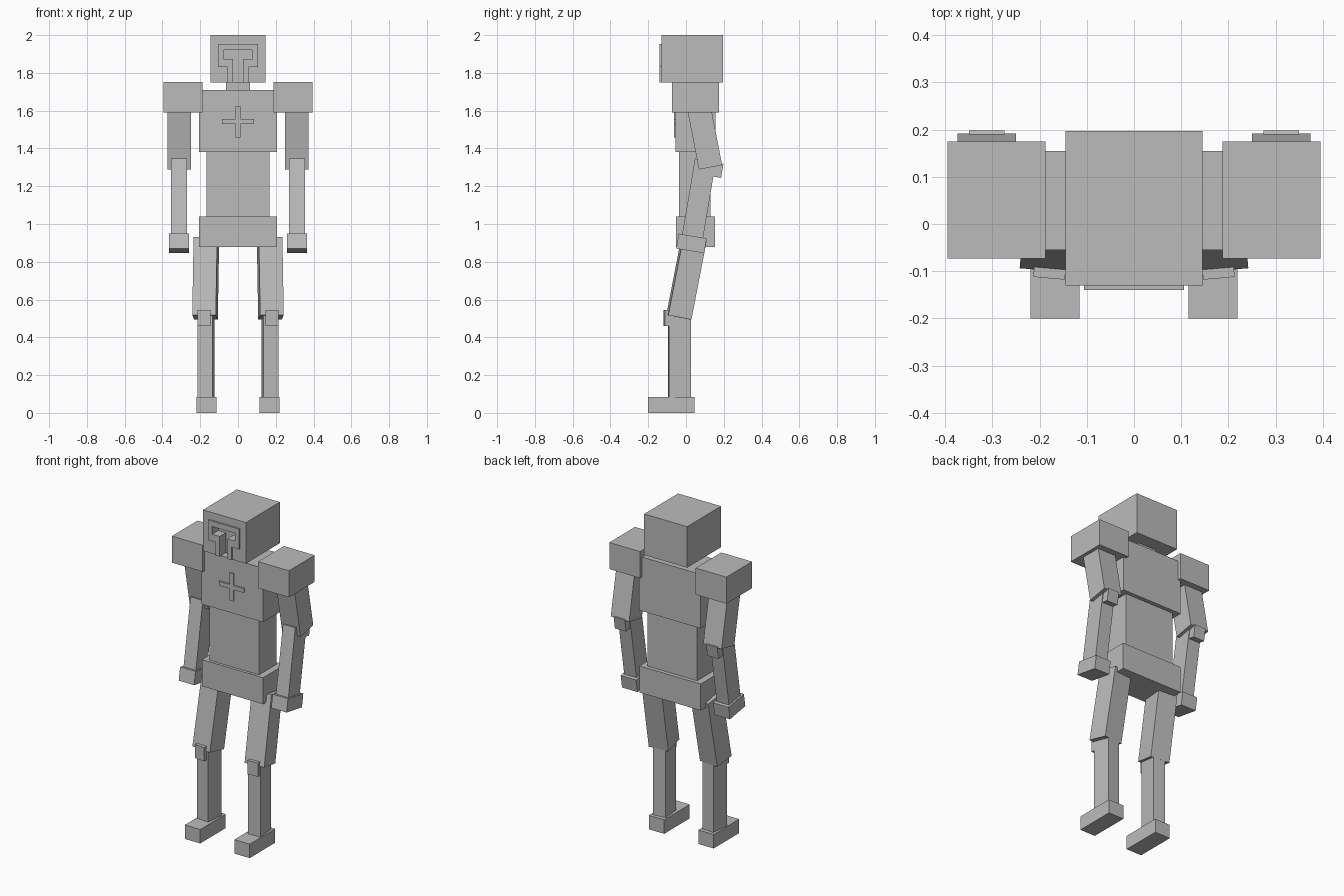
import bpy
from math import radians

cube = bpy.data.objects.get("Cube")
if cube:
    bpy.data.objects.remove(cube, do_unlink=True)

grey = bpy.data.materials.new("plain grey")
grey.use_nodes = True
COLOUR = (0.5, 0.5, 0.5, 1)
grey.diffuse_color = COLOUR
grey.node_tree.nodes["Principled BSDF"].inputs["Base Color"].default_value = COLOUR


def make(name, verts, faces):
    mesh = bpy.data.meshes.new(name)
    mesh.from_pydata(verts, [], faces)
    mesh.materials.append(grey)
    obj = bpy.data.objects.new(name, mesh)
    bpy.context.collection.objects.link(obj)
    return obj


def box(name, centre, size, tilt=0, yaw=0):
    """Box about its centre; tilt leans it front to back, yaw turns it."""
    sx, sy, sz = (s / 2 for s in size)
    verts = [(x, y, z) for z in (-sz, sz) for x, y in
             ((-sx, -sy), (sx, -sy), (sx, sy), (-sx, sy))]
    faces = [(3, 2, 1, 0), (4, 5, 6, 7)]
    faces += [(i, (i + 1) % 4, (i + 1) % 4 + 4, i + 4) for i in range(4)]
    obj = make(name, verts, faces)
    obj.location = centre
    obj.rotation_euler = (radians(tilt), 0, radians(yaw))
    return obj


def plate(name, outline, front, back):
    """Extrude an anticlockwise front outline (x, z) from front to back."""
    n = len(outline)
    verts = [(x, y, z) for y in (front, back) for x, z in outline]
    faces = [tuple(range(n)), tuple(range(2 * n - 1, n - 1, -1))]
    faces += [((i + 1) % n, i, i + n, (i + 1) % n + n) for i in range(n)]
    return make(name, verts, faces)


def mirrored(half):
    return half + [(-x, z) for x, z in reversed(half)]


# Head with a recessed T-shaped visor and its raised frame
head = box("head", (0, 0.033, 1.875), (0.29, 0.327, 0.25))
outer = mirrored([(0.055, 1.75), (0.055, 1.83), (0.106, 1.83), (0.106, 1.953)])
inner = mirrored([(0.026, 1.75), (0.026, 1.873), (0.077, 1.873), (0.077, 1.92)])
plate("visor_frame", outer + inner[::-1], -0.14, -0.13)

slot = [(x, z - 0.02 if z < 1.76 else z) for x, z in inner]
cutter = plate("visor_cutter", slot, -0.2, -0.08)
cutter.hide_render = True
cut = head.modifiers.new("visor_recess", 'BOOLEAN')
cut.operation = 'DIFFERENCE'
cut.solver = 'EXACT'
cut.object = cutter
bpy.context.view_layer.objects.active = head
bpy.ops.object.modifier_apply(modifier=cut.name)
bpy.data.objects.remove(cutter, do_unlink=True)

# Torso
box("neck", (0, 0.05, 1.73), (0.125, 0.13, 0.08))
box("chest", (0, 0.05, 1.545), (0.414, 0.21, 0.33))
box("abdomen", (0, 0.047, 1.21), (0.334, 0.167, 0.36))
box("hips", (0, 0.05, 0.96), (0.414, 0.207, 0.162))

# Raised cross on the chest
arm, bar = 0.084, 0.013
corner = [(bar, -arm), (bar, -bar), (arm, -bar), (arm, bar), (bar, bar), (bar, arm)]
plate("chest_cross", [(x, z + 1.542) for x, z in mirrored(corner)], -0.064, -0.055)

for side, s in (("left", 1), ("right", -1)):
    # Arm, bent back at the elbow
    box(side + "_shoulder", (s * 0.291, 0.051, 1.67), (0.208, 0.248, 0.162))
    box(side + "_upper_arm", (s * 0.312, 0.095, 1.48), (0.124, 0.125, 0.366), 11)
    box(side + "_forearm", (s * 0.312, 0.066, 1.12), (0.083, 0.112, 0.44), -9.5)
    box(side + "_elbow_pad", (s * 0.312, 0.17, 1.285), (0.075, 0.045, 0.075), -9.5)
    box(side + "_hand", (s * 0.312, 0.029, 0.897), (0.104, 0.15, 0.08), -9.5)

    # Leg, turned slightly outwards above a straight foot
    box(side + "_thigh", (s * 0.171, 0.002, 0.712), (0.125, 0.125, 0.42), -11, s * 5)
    box(side + "_shin", (s * 0.169, -0.035, 0.305), (0.08, 0.115, 0.45), 0, s * 5)
    box(side + "_knee_pad", (s * 0.178, -0.094, 0.503), (0.067, 0.042, 0.084), 0, s * 5)
    box(side + "_foot", (s * 0.167, -0.077, 0.0425), (0.104, 0.246, 0.085))
